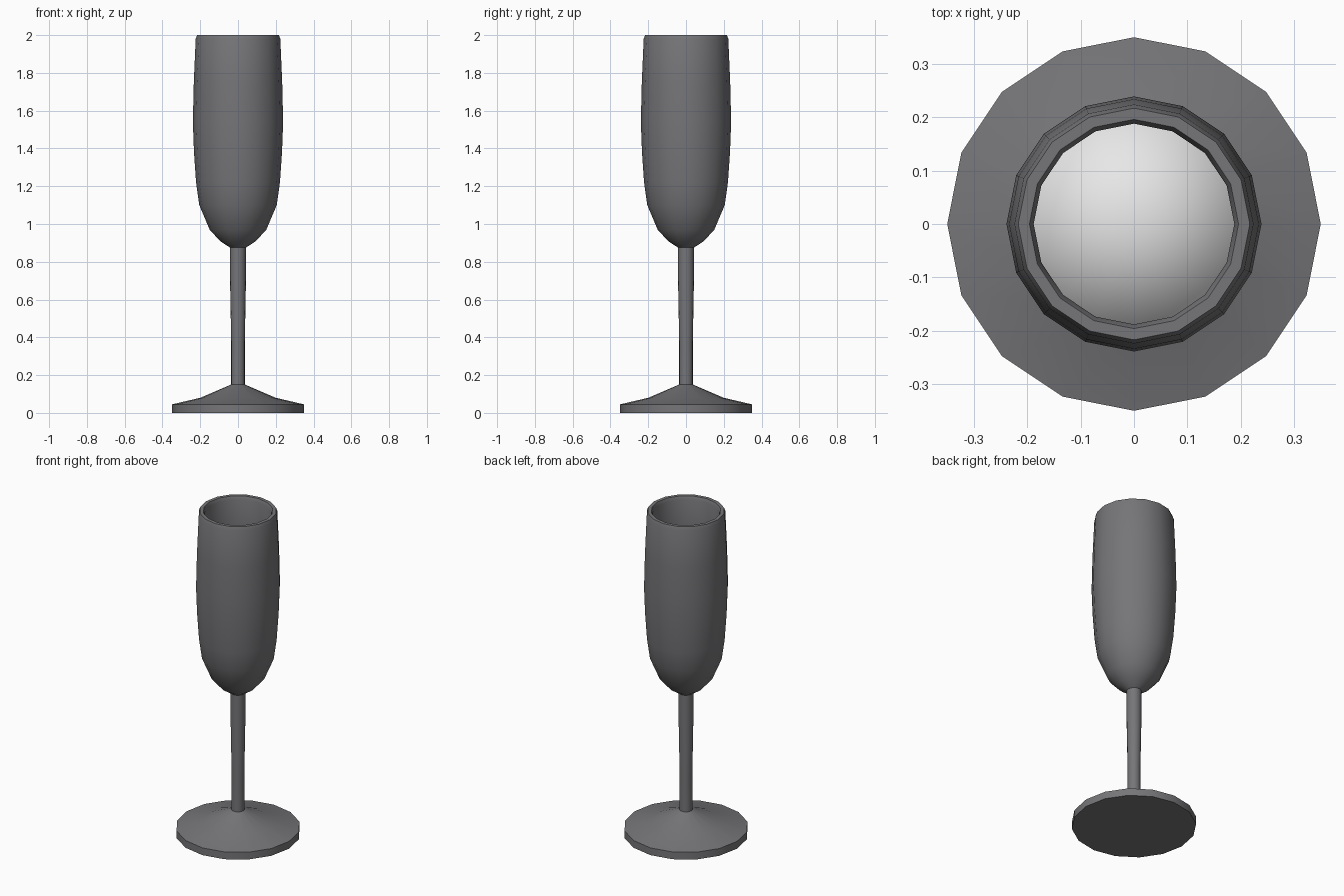
import bpy, math

if "Cube" in bpy.data.objects:
    bpy.data.objects.remove(bpy.data.objects["Cube"])

SIDES = 16

def material(name, rgb):
    m = bpy.data.materials.new(name)
    m.diffuse_color = (*rgb, 1)
    m.use_nodes = True
    m.node_tree.nodes["Principled BSDF"].inputs["Base Color"].default_value = m.diffuse_color
    return m

def lathe(name, profile, mat, angle):
    """Revolve (radius, z) points around z; radius 0 makes a pole."""
    verts, rings, faces = [], [], []
    for r, z in profile:
        if r == 0:
            rings.append([len(verts)] * SIDES)
            verts.append((0, 0, z))
        else:
            rings.append([len(verts) + i for i in range(SIDES)])
            verts += [(r * math.cos(2 * math.pi * i / SIDES),
                       r * math.sin(2 * math.pi * i / SIDES), z) for i in range(SIDES)]
    for a, b in zip(rings, rings[1:]):
        for i in range(SIDES):
            j = (i + 1) % SIDES
            faces.append(list(dict.fromkeys((a[i], a[j], b[j], b[i]))))
    me = bpy.data.meshes.new(name)
    me.from_pydata(verts, [], faces)
    me.materials.append(mat)
    ob = bpy.data.objects.new(name, me)
    bpy.context.collection.objects.link(ob)
    bpy.ops.object.select_all(action='DESELECT')
    ob.select_set(True)
    bpy.context.view_layer.objects.active = ob
    bpy.ops.object.shade_smooth_by_angle(angle=math.radians(angle))
    return ob

glass = material("smoky_glass", (0.18, 0.18, 0.19))
wine = material("pale_liquid", (0.8, 0.8, 0.8))

# foot, stem, outer bowl, rim and inner bowl as one profile
lathe("flute_glass", [
    (0, 0), (0.35, 0), (0.35, 0.045), (0.20, 0.08), (0.036, 0.15),
    (0.036, 0.37), (0.042, 0.70), (0.042, 0.875),
    (0.095, 0.91), (0.15, 0.97), (0.205, 1.10), (0.222, 1.22), (0.233, 1.38),
    (0.239, 1.54), (0.234, 1.75), (0.224, 1.98), (0.217, 2.0),
    (0.196, 2.0), (0.188, 1.98), (0.199, 1.75), (0.204, 1.54),
    (0.198, 1.38), (0.187, 1.22), (0.171, 1.11), (0.125, 1.0), (0, 0.93)], glass, 40)

# liquid filling the bowl
lathe("liquid", [
    (0, 0.935), (0.122, 1.003), (0.169, 1.112), (0.185, 1.22), (0.196, 1.38),
    (0.202, 1.54), (0, 1.55)], wine, 180)
